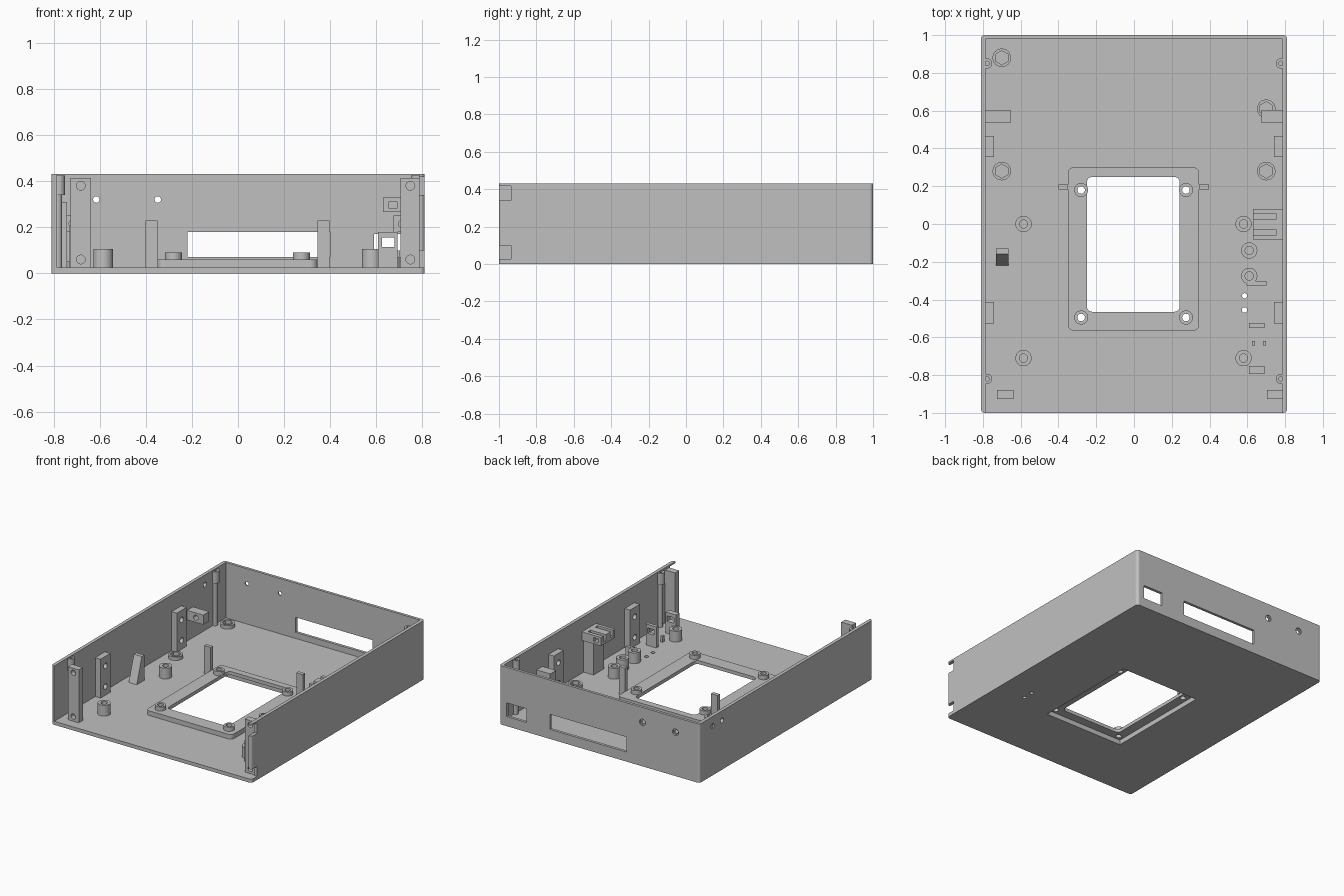
import bpy, bmesh, math
from mathutils import Matrix, Vector

cube = bpy.data.objects.get("Cube")
if cube:
    bpy.data.objects.remove(cube, do_unlink=True)

grey = bpy.data.materials.new("plain grey")
grey.use_nodes = True
grey.diffuse_color = (0.53, 0.53, 0.53, 1)
grey.node_tree.nodes["Principled BSDF"].inputs["Base Color"].default_value = grey.diffuse_color


def finish(name, bm):
    bmesh.ops.recalc_face_normals(bm, faces=bm.faces)
    mesh = bpy.data.meshes.new(name)
    bm.to_mesh(mesh)
    bm.free()
    mesh.materials.append(grey)
    ob = bpy.data.objects.new(name, mesh)
    bpy.context.collection.objects.link(ob)
    return ob


def box(name, xs, ys, zs, radius=0):
    """Box from ranges, with optionally rounded upright edges."""
    bm = bmesh.new()
    bmesh.ops.create_cube(bm, size=1)
    for v in bm.verts:
        v.co = Vector([(r[0] + r[1]) / 2 + c * (r[1] - r[0])
                       for r, c in zip((xs, ys, zs), v.co)])
    if radius:
        upright = [e for e in bm.edges
                   if abs(e.verts[0].co.z - e.verts[1].co.z) > 1e-4]
        bmesh.ops.bevel(bm, geom=upright, offset=radius, segments=5,
                        profile=0.5, affect='EDGES')
    return finish(name, bm)


def rod(name, centre, r, length, axis='Z', sides=24):
    """Cylinder centred on a point along one axis."""
    bm = bmesh.new()
    bmesh.ops.create_cone(bm, cap_ends=True, segments=sides, radius1=r, radius2=r, depth=length)
    turn = {'X': Matrix.Rotation(math.pi / 2, 4, 'Y'),
            'Y': Matrix.Rotation(math.pi / 2, 4, 'X'), 'Z': Matrix()}[axis]
    bmesh.ops.transform(bm, matrix=Matrix.Translation(centre) @ turn, verts=bm.verts)
    ob = finish(name, bm)
    if sides > 8:
        for p in ob.data.polygons:
            p.use_smooth = len(p.vertices) == 4
    return ob


def cut(ob, *cutters):
    """Subtract each cutter, then throw it away."""
    for c in cutters:
        mod = ob.modifiers.new("cut", 'BOOLEAN')
        mod.operation = 'DIFFERENCE'
        mod.solver = 'EXACT'
        mod.object = c
        bpy.context.view_layer.objects.active = ob
        bpy.ops.object.modifier_apply(modifier=mod.name)
        bpy.data.objects.remove(c, do_unlink=True)
    return ob


def standoff(name, x, y, z0, z1, r, bore, sides=24, bottom=None):
    low = z0 if bottom is None else bottom
    body = rod(name, (x, y, (z0 + z1) / 2), r, z1 - z0)
    return cut(body, rod("bore", (x, y, (low + z1 + 0.02) / 2), bore,
                         z1 + 0.02 - low, sides=sides))


FLOOR = 0.026
BASE = FLOOR - 0.004
H = 0.43
frame_holes = [(x, y) for x in (-0.28, 0.275) for y in (0.18, -0.495)]

# Open-fronted tray with rounded upright corners
tray = box("tray", (-0.81, 0.81), (-1, 1), (0, H), 0.02)
cut(tray,
    box("inside", (-0.785, 0.785), (-1.2, 0.98), (FLOOR, 1)),
    box("fan_recess", (-0.32, 0.32), (-0.53, 0.27), (-0.1, 0.1)),
    box("long_slot", (-0.22, 0.4), (0.9, 1.1), (0.07, 0.18)),
    box("port", (0.59, 0.75), (0.9, 1.1), (0.07, 0.17)),
    box("low_notch", (0.75, 0.9), (-1.1, -0.935), (FLOOR, 0.098)),
    box("high_notch", (0.75, 0.9), (-1.1, -0.935), (0.34, 0.418)))
for x in (-0.615, -0.348):
    cut(tray, rod("hole", (x, 1, 0.32), 0.014, 0.2, 'Y'),
        rod("counterbore", (x, 1, 0.32), 0.024, 0.02, 'Y'))
for y in (0.85, 0.74):
    cut(tray, rod("side_hole", (-0.81, y, 0.36), 0.018, 0.1, 'X'))
for y in (-0.38, -0.455):
    cut(tray, rod("light_hole", (0.585, y, 0), 0.014, 0.2))

# Raised frame round the floor opening, hollow underneath
frame = box("opening_frame", (-0.35, 0.345), (-0.565, 0.3), (0.012, 0.06), 0.03)
cut(frame, box("recess", (-0.32, 0.32), (-0.53, 0.27), (-0.1, 0.035)),
    box("opening", (-0.25, 0.242), (-0.465, 0.25), (-0.1, 0.2), 0.03))
for x, y in frame_holes:
    cut(frame, rod("screw_hole", (x, y, 0.05), 0.02, 0.2))
    standoff("frame_standoff", x, y, 0.058, 0.09, 0.037, 0.02, bottom=0)

# Retaining posts beside the frame
for x in (-0.375, 0.37):
    box("retaining_post", (x - 0.026, x + 0.026), (0.183, 0.21), (BASE, 0.23))

# Board standoffs
for x, y in [(-0.585, 0), (-0.585, -0.71), (0.58, 0), (0.58, -0.71),
             (0.61, -0.14), (0.61, -0.275)]:
    standoff("board_standoff", x, y, BASE, 0.105, 0.043, 0.022, bottom=FLOOR)

# Low foot sockets with hexagonal pockets
for x, y in [(-0.7, 0.88), (-0.7, 0.28), (0.7, 0.61), (0.7, 0.28)]:
    standoff("foot_socket", x, y, BASE, 0.052, 0.049, 0.037, 6, FLOOR)

for s in (-1, 1):
    # Drilled brackets against the side walls
    for y in (0.41, -0.47):
        bracket = box("wall_bracket", sorted((s * 0.79, s * 0.742)),
                      (y - 0.056, y + 0.056), (BASE, 0.31))
        for z in (0.09, 0.24):
            cut(bracket, rod("hole", (s * 0.742, y, z), 0.02, 0.06, 'X'))
    # Lid screw columns
    for y in (0.85, -0.82):
        rod("lid_column", (s * 0.783, y, 0.19), 0.02, 0.34)
        standoff("lid_boss", s * 0.778, y, 0.34, 0.425, 0.027, 0.012, bottom=0.38)
    # Drilled upright at each front corner
    x = -0.682 if s < 0 else 0.748
    upright = box("front_upright", (x - 0.044, x + 0.044), (-0.927, -0.88), (BASE, 0.413))
    for z in (0.06, 0.38):
        cut(upright, rod("hole", (x, -0.927, z), 0.019, 0.07, 'Y'))
    # Rear side block
    block = box("side_block", sorted((s * 0.79, s * (0.655 if s < 0 else 0.675))),
                (0.535, 0.603), (0.18, 0.25))
    cut(block, rod("hole", (s * 0.715, 0.535, 0.215), 0.018, 0.08, 'Y'))

# Sloped stop: a triangular profile carried across x
bm = bmesh.new()
face = bm.faces.new([bm.verts.new((-0.73, y, z)) for y, z in
                     [(-0.22, BASE), (-0.13, BASE), (-0.13, 0.21), (-0.16, 0.21)]])
side = bmesh.ops.extrude_face_region(bm, geom=[face])["geom"]
bmesh.ops.translate(bm, vec=(0.065, 0, 0), verts=[v for v in side if isinstance(v, bmesh.types.BMVert)])
finish("sloped_stop", bm)

# Switch holder: column with a slotted head
box("holder_column", (0.705, 0.79), (-0.06, 0.06), (BASE, 0.27))
head = box("holder_head", (0.63, 0.79), (-0.083, 0.08), (0.265, 0.328))
cut(head, box("pocket", (0.655, 0.69), (-0.2, 0.2), (0.282, 0.312)))
for y in (-0.045, 0.04):
    cut(head, box("slot", (0.6, 0.755), (y - 0.014, y + 0.014), (0.285, 0.4)))

# Windowed guide plates and small floor parts
for y0, y1 in [(-0.55, -0.525), (-0.793, -0.753)]:
    plate = box("guide_plate", (0.608, 0.692), (y0, y1), (BASE, 0.18))
    cut(plate, box("window", (0.625, 0.68), (y0 - 0.1, y1 + 0.1), (0.115, 0.155)))
box("low_guide", (0.595, 0.702), (-0.325, -0.303), (BASE, 0.1))
for x in (0.632, 0.69):
    box("locating_pin", (x - 0.008, x + 0.008), (-0.643, -0.62), (BASE, 0.07))
